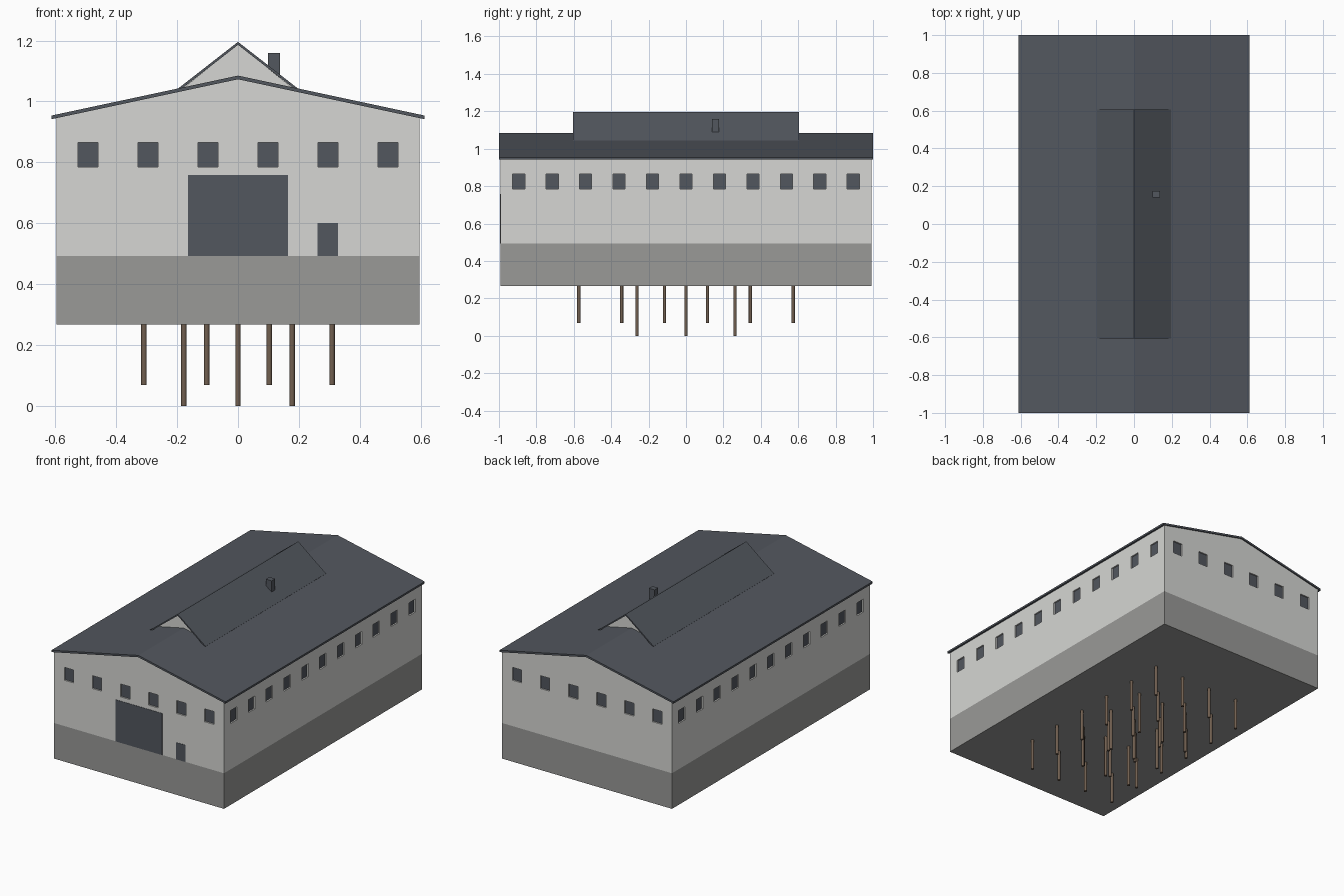
import bpy, bmesh, math
from mathutils import Vector

if "Cube" in bpy.data.objects:
    bpy.data.objects.remove(bpy.data.objects["Cube"])


def material(name, rgb):
    m = bpy.data.materials.new(name)
    m.diffuse_color = (*rgb, 1)
    m.use_nodes = True
    m.node_tree.nodes["Principled BSDF"].inputs["Base Color"].default_value = m.diffuse_color
    return m


PLASTER = material("pale_plaster", (0.67, 0.675, 0.655))
STONE = material("grey_plinth", (0.32, 0.32, 0.31))
SLATE = material("dark_slate", (0.085, 0.095, 0.112))
WOOD = material("brown_wood", (0.165, 0.115, 0.08))

HX, HY = 0.597, 0.993          # wall half sizes
BASE, FLOOR = 0.267, 0.493     # plinth bottom and top


def finish(bm, name, mat):
    bmesh.ops.recalc_face_normals(bm, faces=bm.faces)
    mesh = bpy.data.meshes.new(name)
    bm.to_mesh(mesh)
    bm.free()
    mesh.materials.append(mat)
    ob = bpy.data.objects.new(name, mesh)
    bpy.context.collection.objects.link(ob)
    return ob


def add_box(bm, lo, hi):
    lo, hi = Vector(lo), Vector(hi)
    verts = bmesh.ops.create_cube(bm, size=1)["verts"]
    for v in verts:
        v.co = (lo + hi) / 2 + v.co * (hi - lo)


def box(name, lo, hi, mat):
    bm = bmesh.new()
    add_box(bm, lo, hi)
    return finish(bm, name, mat)


def extrude_y(name, profile, y0, y1, mat):
    """Solid from an (x, z) outline running from y0 to y1."""
    bm = bmesh.new()
    face = bm.faces.new([bm.verts.new((x, y0, z)) for x, z in profile])
    new = bmesh.ops.extrude_face_region(bm, geom=[face])["geom"]
    for v in new:
        if isinstance(v, bmesh.types.BMVert):
            v.co.y = y1
    return finish(bm, name, mat)


def gable_roof(name, half, eave, ridge, thick, hy):
    profile = [(-half, eave), (0, ridge), (half, eave),
               (half, eave - thick), (0, ridge - thick), (-half, eave - thick)]
    return extrude_y(name, profile, -hy, hy, SLATE)


def window_boxes(out, inn):
    """Boxes for every window, from `inn` inside to `out` outside the wall face."""
    bm = bmesh.new()
    w, z0, z1 = 0.033, 0.784, 0.866
    for s in (-1, 1):
        for i in range(6):         # gable ends
            x = (i - 2.5) * 0.197
            a, b = sorted((s * (HY - inn), s * (HY + out)))
            add_box(bm, (x - w, a, z0), (x + w, b, z1))
        for i in range(11):        # long sides
            y = (i - 5) * 0.179
            a, b = sorted((s * (HX - inn), s * (HX + out)))
            add_box(bm, (a, y - w, z0), (b, y + w, z1))
    return bm


# Plinth and walls
box("plinth", (-HX, -HY, BASE), (HX, HY, FLOOR), STONE)
walls = extrude_y("walls", [(-HX, FLOOR), (HX, FLOOR), (HX, 0.951),
                            (0, 1.075), (-HX, 0.951)], -HY, HY, PLASTER)

# Window recesses and panes
cutter = finish(window_boxes(0.02, 0.012), "window_cutter", PLASTER)
cutter.hide_render = True
mod = walls.modifiers.new("window_recesses", "BOOLEAN")
mod.object = cutter
mod.solver = "EXACT"
bpy.context.view_layer.objects.active = walls
walls.select_set(True)
bpy.ops.object.modifier_apply(modifier=mod.name)
bpy.data.objects.remove(cutter)
finish(window_boxes(-0.009, 0.014), "window_panes", SLATE)

# Doors
box("large_door", (-0.164, -HY - 0.002, FLOOR), (0.164, -HY + 0.003, 0.758), SLATE)
box("small_door", (0.262, -HY - 0.002, FLOOR), (0.328, -HY + 0.003, 0.6), SLATE)

# Main roof, raised ridge roof and its end walls
gable_roof("main_roof", 0.612, 0.954, 1.085, 0.012, 1.0)
gable_roof("ridge_roof", 0.195, 1.044, 1.196, 0.01, 0.605)
for name, s in (("front_ridge_gable", -1), ("back_ridge_gable", 1)):
    extrude_y(name, [(-0.185, 1.04), (0.185, 1.04), (0, 1.188)],
              s * 0.545, s * 0.535, PLASTER)

# Chimney
box("chimney", (0.098, 0.14, 1.06), (0.138, 0.176, 1.16), SLATE)


# Support piles
def piles(name, xs, ys, z0):
    bm = bmesh.new()
    for x in xs:
        for y in ys:
            h = BASE + 0.005 - z0
            verts = bmesh.ops.create_cone(bm, cap_ends=True, segments=12, radius1=0.009,
                                          radius2=0.009, depth=h)["verts"]
            bmesh.ops.translate(bm, verts=verts, vec=(x, y, z0 + h / 2))
    ob = finish(bm, name, WOOD)
    bpy.ops.object.select_all(action="DESELECT")
    ob.select_set(True)
    bpy.context.view_layer.objects.active = ob
    bpy.ops.object.shade_smooth_by_angle(angle=math.radians(40))


piles("short_piles", (-0.309, -0.103, 0.103, 0.309),
      (-0.573, -0.344, -0.115, 0.115, 0.344, 0.573), 0.069)
piles("long_piles", (-0.178, 0, 0.178), (-0.262, 0, 0.262), 0)
